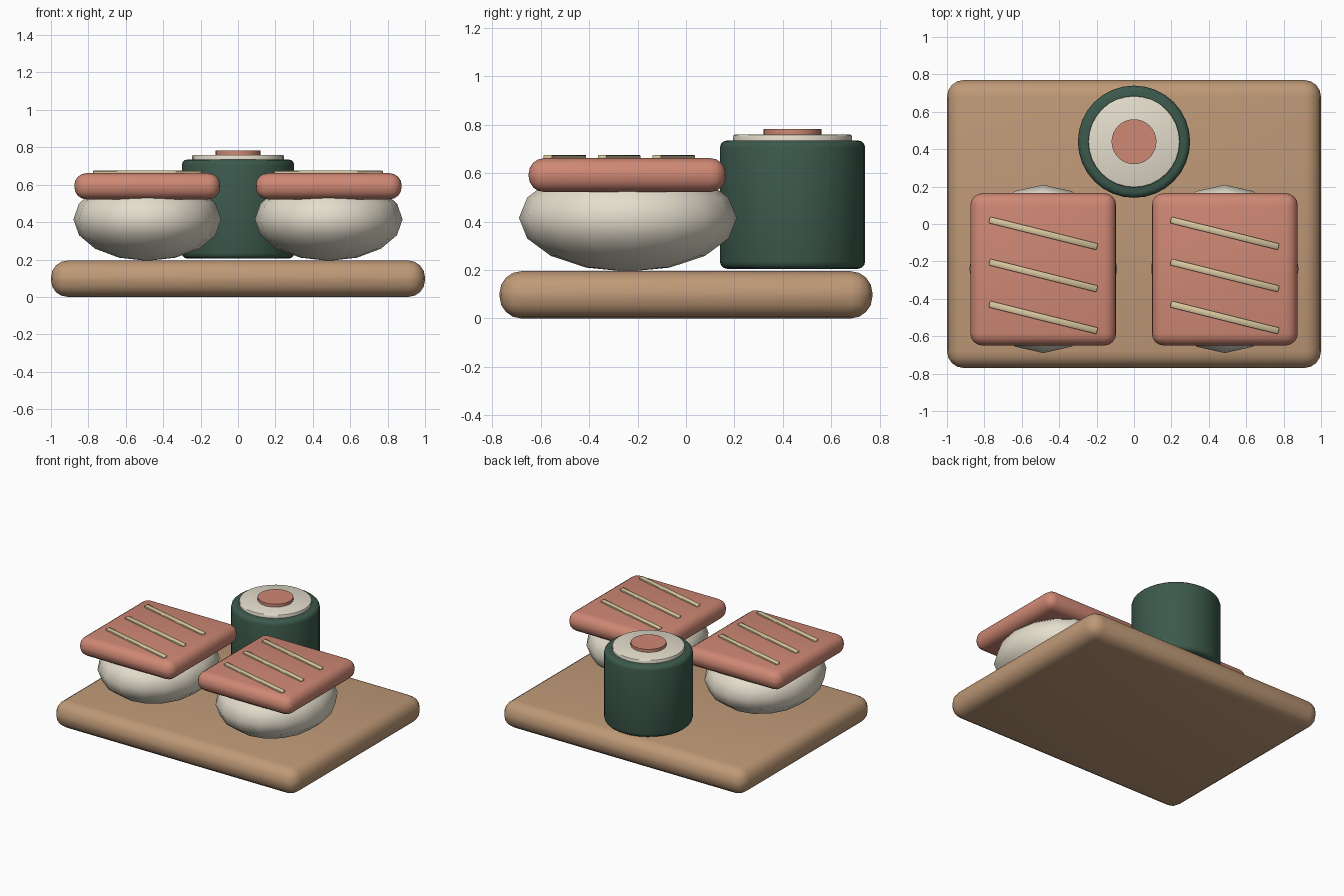
import bpy
import math

if "Cube" in bpy.data.objects:
    bpy.data.objects.remove(bpy.data.objects["Cube"])


def material(name, rgb):
    m = bpy.data.materials.new(name)
    m.diffuse_color = (*rgb, 1.0)
    m.use_nodes = True
    m.node_tree.nodes["Principled BSDF"].inputs["Base Color"].default_value = m.diffuse_color
    return m


WOOD = material("wood", (0.52, 0.32, 0.185))
FISH = material("salmon_pink", (0.62, 0.245, 0.175))
RICE = material("rice_white", (0.78, 0.73, 0.61))
SEAWEED = material("seaweed_green", (0.045, 0.10, 0.073))
FAT = material("pale_stripe", (0.68, 0.56, 0.34))


def finish(name, mat, bevel=0.0, segments=3):
    ob = bpy.context.object
    ob.name = name
    ob.data.materials.append(mat)
    bpy.ops.object.transform_apply(location=False, rotation=False, scale=True)
    if bevel:
        mod = ob.modifiers.new("rounding", 'BEVEL')
        mod.width = bevel
        mod.segments = segments
        mod.limit_method = 'ANGLE'
        mod.angle_limit = math.radians(40)
        bpy.ops.object.modifier_apply(modifier=mod.name)
    bpy.ops.object.shade_smooth_by_angle(angle=math.radians(45))
    return ob


def box(name, loc, size, mat, bevel=0.0, segments=3, turn=0.0):
    bpy.ops.mesh.primitive_cube_add(size=1, location=loc, rotation=(0, 0, turn))
    bpy.context.object.scale = size
    return finish(name, mat, bevel, segments)


def disc(name, radius, z0, z1, mat, bevel=0.0, segments=2):
    bpy.ops.mesh.primitive_cylinder_add(vertices=32, radius=radius, depth=z1 - z0,
                                        location=(0, 0.44, (z0 + z1) / 2))
    return finish(name, mat, bevel, segments)


# Serving board
box("board", (0, 0, 0.0975), (2.0, 1.54, 0.195), WOOD, 0.09, 4)

# Two pieces: rice mound, fish slice and slanted stripes
for side, x in (("left", -0.485), ("right", 0.485)):
    bpy.ops.mesh.primitive_uv_sphere_add(segments=16, ring_count=8, radius=1,
                                         location=(x, -0.24, 0.415))
    bpy.context.object.scale = (0.395, 0.45, 0.222)
    finish(side + "_rice_mound", RICE)
    box(side + "_fish_slice", (x, -0.2425, 0.592), (0.78, 0.815, 0.14), FISH, 0.065, 4)
    for i, y in enumerate((-0.05, -0.275, -0.5)):
        box(f"{side}_stripe_{i + 1}", (x, y, 0.665), (0.594, 0.035, 0.022), FAT,
            0.004, 1, math.radians(-14))

# Seaweed roll with rice and fish core
disc("seaweed_wrap", 0.30, 0.205, 0.735, SEAWEED, 0.03, 3)
disc("roll_rice", 0.245, 0.70, 0.76, RICE, 0.008)
disc("roll_core", 0.12, 0.74, 0.782, FISH)
